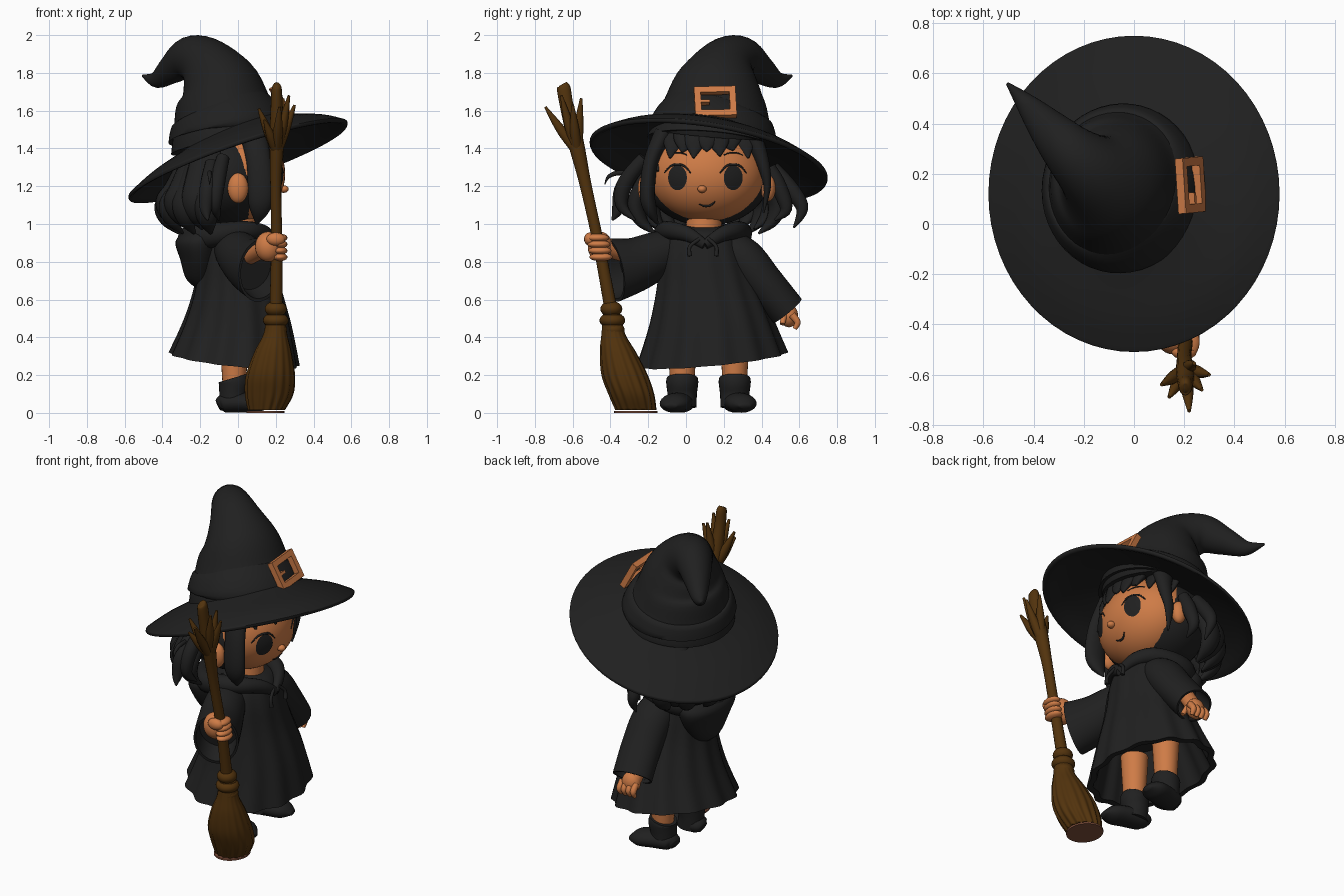
import bpy, bmesh, math
from mathutils import Vector, Matrix

X, Y, Z = Vector((1, 0, 0)), Vector((0, 1, 0)), Vector((0, 0, 1))

def material(name, rgb):
    m = bpy.data.materials.new(name)
    m.diffuse_color = (*rgb, 1)
    return m

BLACK = material("soft black", (0.0145, 0.0145, 0.0145))
SKIN = material("warm skin", (0.62, 0.20, 0.062))
WOOD = material("dark wood", (0.085, 0.033, 0.004))
CLAY = material("bristle end", (0.22, 0.08, 0.045))

def finish(name, bm, mat, smooth=60):
    bmesh.ops.recalc_face_normals(bm, faces=bm.faces[:])
    me = bpy.data.meshes.new(name)
    bm.to_mesh(me)
    bm.free()
    me.materials.append(mat)
    ob = bpy.data.objects.new(name, me)
    bpy.context.collection.objects.link(ob)
    bpy.ops.object.select_all(action='DESELECT')
    ob.select_set(True)
    bpy.context.view_layer.objects.active = ob
    bpy.ops.object.shade_smooth_by_angle(angle=math.radians(smooth))
    return ob

def spline(rows, s=5):
    """Catmull-Rom through rows of numbers."""
    out = []
    for i in range(len(rows) - 1):
        a, b, c, d = rows[max(i - 1, 0)], rows[i], rows[i + 1], rows[min(i + 2, len(rows) - 1)]
        for k in range(s):
            t = k / s
            out.append([0.5 * (2 * q + (r - p) * t + (2 * p - 5 * q + 4 * r - w) * t * t
                               + (3 * q - p - 3 * r + w) * t ** 3) for p, q, r, w in zip(a, b, c, d)])
    return out + [list(rows[-1])]

def loft(name, mat, rows, n=24, ref=X, flat=False, hollow=False, folds=None, post=None, s=5):
    """Skin through elliptical sections; each row is x, y, z, radius along ref, radius across."""
    pts = spline(rows, s)
    ctr = [Vector(p[:3]) for p in pts]
    rings = []
    for i, p in enumerate(pts):
        if flat:
            u, v = X, Y
        else:
            t = (ctr[min(i + 1, len(ctr) - 1)] - ctr[max(i - 1, 0)]).normalized()
            u = (ref - t * ref.dot(t)).normalized()
            v = t.cross(u)
        ru, rv = max(p[3], 0.003), max(p[4], 0.003)
        ring = []
        for k in range(n):
            a = 2 * math.pi * k / n
            f = 1 + (folds[1] * i / len(pts) * math.sin(folds[0] * a) if folds else 0)
            ring.append(ctr[i] + (u * ru * math.cos(a) + v * rv * math.sin(a)) * f)
        rings.append(ring)
    if hollow:
        m = len(rings)
        for j, f in ((m - 1, 0.9), (int(m * 0.7), 0.85)):
            rings.append([ctr[j] + (q - ctr[j]) * f for q in rings[j]])
    bm = bmesh.new()
    vs = [[bm.verts.new(post(q) if post else q) for q in r] for r in rings]
    for a, b in zip(vs, vs[1:]):
        for k in range(n):
            bm.faces.new((a[k], a[(k + 1) % n], b[(k + 1) % n], b[k]))
    bm.faces.new(vs[0])
    bm.faces.new(vs[-1])
    return finish(name, bm, mat)

def ball(name, mat, c, r, seg=24):
    bm = bmesh.new()
    bmesh.ops.create_uvsphere(bm, u_segments=seg, v_segments=seg // 2 + 2, radius=1,
                              matrix=Matrix.Translation(c) @ Matrix.Diagonal((*r, 1)))
    return finish(name, bm, mat)

# Hat: tilted brim, bent cone, band and buckle
brim = [(0.4, 1.46), (0.55, 1.43), (0.8, 1.38), (0.97, 1.325), (1, 1.34),
        (0.97, 1.355), (0.8, 1.41), (0.55, 1.465), (0.4, 1.50)]
loft("hat_brim", BLACK, [(0, 0.12, z, 0.58 * t, 0.63 * t) for t, z in brim], n=64, flat=True, s=3,
     post=lambda q: q + Z * (0.336 * q.x - 0.15 * (q.y - 0.12)))
loft("hat_cone", BLACK, [(-0.04, 0.135, 1.43, 0.32, 0.34), (-0.05, 0.14, 1.48, 0.305, 0.33),
     (-0.075, 0.155, 1.6, 0.265, 0.285), (-0.10, 0.175, 1.73, 0.215, 0.235),
     (-0.175, 0.222, 1.845, 0.148, 0.155), (-0.265, 0.30, 1.875, 0.108, 0.115),
     (-0.35, 0.39, 1.82, 0.075, 0.08), (-0.43, 0.48, 1.765, 0.042, 0.045),
     (-0.505, 0.56, 1.785, 0.006, 0.006)], n=48)
loft("hat_band", BLACK, [(-0.05, 0.14, 1.475, 0.30, 0.32), (-0.052, 0.142, 1.49, 0.322, 0.342),
     (-0.07, 0.155, 1.575, 0.288, 0.306), (-0.074, 0.158, 1.59, 0.25, 0.27)], n=48, s=3)
h = Vector((-0.47, -0.05, 0.88)).normalized()
w = Y - Z * 0.1
w = (w - h * w.dot(h)).normalized()
basis = Matrix((w.cross(h), w, h)).transposed().to_4x4()
bm = bmesh.new()
for cy, cz, sy, sz in ((-0.093, 0, 0.034, 0.17), (0.093, 0, 0.034, 0.17),
                       (0, 0.07, 0.216, 0.034), (0, -0.07, 0.216, 0.034), (-0.06, 0, 0.06, 0.016)):
    bmesh.ops.create_cube(bm, size=1, matrix=Matrix.Translation((0.226, 0.155, 1.645)) @ basis
                          @ Matrix.Translation((0, cy, cz)) @ Matrix.Diagonal((0.035, sy, sz, 1)))
finish("hat_buckle", bm, SKIN, 30)

# Head, ears, nose and neck
HC, HR = Vector((0, 0.11, 1.265)), Vector((0.25, 0.31, 0.255))
ball("head", SKIN, HC, HR, 48)
ball("nose", SKIN, (0.242, 0.085, 1.185), (0.026, 0.024, 0.02))
ball("ear_right", SKIN, (0.0, -0.215, 1.19), (0.055, 0.04, 0.08))
ball("ear_left", SKIN, (0.03, 0.435, 1.19), (0.045, 0.04, 0.07))
loft("neck", SKIN, [(0, 0.09, 0.9, 0.1, 0.1), (0, 0.1, 1.08, 0.09, 0.09)])

def face_x(y, z):
    d = 1 - ((y - HC.y) / HR.y) ** 2 - ((z - HC.z) / HR.z) ** 2
    return HC.x + HR.x * math.sqrt(max(d, 0))

# Eyes as thin patches on the face, with lashes, brows and smile
def face_line(name, pts, r):
    loft(name, BLACK, [(face_x(y, z), y, z, r * k, r * k) for (y, z), k in zip(pts, (0.5, 1, 1, 0.5))], n=8)

for side, ey in (("right", -0.045), ("left", 0.25)):
    bm = bmesh.new()
    rings = []
    for t in (0.05, 0.4, 0.7, 1):
        ps = [(ey + 0.05 * t * math.cos(k * math.pi / 12), 1.245 + 0.066 * t * math.sin(k * math.pi / 12))
              for k in range(24)]
        rings.append([bm.verts.new((face_x(y, z) + 0.005, y, z)) for y, z in ps])
    bm.faces.new(rings[0])
    for a, b in zip(rings, rings[1:]):
        for k in range(24):
            bm.faces.new((a[k], a[(k + 1) % 24], b[(k + 1) % 24], b[k]))
    finish("eye_" + side, bm, BLACK)
    face_line("lash_" + side, [(ey - 0.07, 1.27), (ey - 0.03, 1.31), (ey + 0.03, 1.31), (ey + 0.07, 1.27)], 0.006)
    face_line("brow_" + side, [(ey - 0.05, 1.365), (ey - 0.02, 1.376), (ey + 0.02, 1.376), (ey + 0.05, 1.365)], 0.004)
face_line("smile", [(0.07, 1.105), (0.10, 1.095), (0.13, 1.10), (0.155, 1.12)], 0.006)

# Hair: cap, fringe, framing locks, back locks and wisps
ball("hair_cap", BLACK, (-0.065, 0.11, 1.25), (0.27, 0.335, 0.26), 40)
for i, (y, z) in enumerate([(-0.15, 1.28), (-0.085, 1.35), (-0.02, 1.38), (0.04, 1.35), (0.11, 1.385),
                            (0.18, 1.36), (0.25, 1.39), (0.33, 1.35), (0.40, 1.27)]):
    y0 = 0.11 + (y - 0.11) * 0.8
    ym = (y + y0) / 2
    loft(f"fringe_{i}", BLACK, [(face_x(y0, 1.49) + 0.03, y0, 1.55, 0.065, 0.04),
         (face_x(ym, 1.43) + 0.012, ym, 1.44, 0.058, 0.026),
         (face_x(y, z) + 0.008, y, z, 0.006, 0.006)], n=12, ref=Y)
loft("framing_lock_right", BLACK, [(0.08, -0.12, 1.48, 0.07, 0.05), (0.11, -0.185, 1.33, 0.065, 0.04),
     (0.12, -0.205, 1.17, 0.068, 0.04), (0.115, -0.19, 1.08, 0.055, 0.035), (0.10, -0.15, 1.0, 0.006, 0.006)])
loft("framing_lock_left", BLACK, [(0.08, 0.35, 1.48, 0.07, 0.05), (0.11, 0.405, 1.33, 0.04, 0.035),
     (0.10, 0.43, 1.2, 0.03, 0.02), (0.09, 0.41, 1.06, 0.005, 0.005)])
for i in range(13):
    a = math.radians(106 + 148 * i / 12)
    cx, sy, dz = math.cos(a) * 0.9, math.sin(a) * 1.1, 0.025 * (i % 2)
    drop = -0.14 * math.cos(a)
    loft(f"back_lock_{i}", BLACK, [(-0.08 + r * cx, 0.11 + r * sy, z + dz - drop * k, t, 0.075 * t / 0.05)
         for r, z, t, k in ((0.23, 1.42, 0.045, 1), (0.30, 1.26, 0.05, 0.75), (0.35, 1.12, 0.048, 0.2),
                            (0.33, 1.02, 0.035, 0), (0.26, 0.95, 0.006, 0))],
         n=14, ref=Vector((cx, sy, 0.0)).normalized())
for i, path in enumerate([
        [(-0.08, 0.46, 1.30), (-0.07, 0.56, 1.18), (-0.06, 0.615, 1.08), (-0.05, 0.57, 0.98)],
        [(0.0, 0.44, 1.3), (0.0, 0.49, 1.2), (0.0, 0.53, 1.08), (0.0, 0.47, 1.02)],
        [(-0.08, -0.22, 1.35), (-0.11, -0.32, 1.22), (-0.12, -0.34, 1.1), (-0.1, -0.27, 1.02)],
        [(-0.14, -0.22, 1.32), (-0.16, -0.33, 1.2), (-0.17, -0.36, 1.08), (-0.16, -0.39, 1.02)],
        [(-0.15, -0.26, 1.27), (-0.15, -0.36, 1.27), (-0.15, -0.41, 1.25), (-0.15, -0.43, 1.21)]]):
    k = 0.3 if i == 4 else 1
    loft(f"wisp_{i}", BLACK, [(*p, r * k, r * k) for p, r in zip(path, (0.035, 0.042, 0.032, 0.005))], n=12)

# Robe with folds and a tilted hem, collar, hood and ties
loft("robe", BLACK, [(-0.02, 0.09, 0.99, 0.09, 0.11), (-0.02, 0.09, 0.95, 0.17, 0.19),
     (-0.01, 0.09, 0.85, 0.20, 0.23), (0, 0.11, 0.68, 0.225, 0.265), (0, 0.13, 0.48, 0.28, 0.325),
     (-0.02, 0.135, 0.28, 0.34, 0.395)], n=96, flat=True, hollow=True, folds=(13, 0.03),
     post=lambda q: q + Z * (1 - q.z) * (0.13 * (q.y - 0.13) - 0.14 * q.x))
loft("collar", BLACK, [(0.19, 0.10, 0.89, 0.025, 0.02), (0.15, 0.01, 0.945, 0.04, 0.035),
     (0.05, -0.09, 0.965, 0.05, 0.05), (-0.14, -0.10, 0.94, 0.065, 0.06), (-0.25, 0.09, 0.92, 0.075, 0.07),
     (-0.14, 0.28, 0.94, 0.065, 0.06), (0.05, 0.27, 0.965, 0.05, 0.05), (0.15, 0.19, 0.945, 0.04, 0.035),
     (0.19, 0.10, 0.89, 0.025, 0.02)], n=16, ref=Z)
loft("hood", BLACK, [(-0.16, 0.09, 0.98, 0.10, 0.18), (-0.205, 0.09, 0.91, 0.125, 0.23),
     (-0.205, 0.09, 0.81, 0.10, 0.19), (-0.20, 0.09, 0.71, 0.075, 0.11), (-0.19, 0.09, 0.66, 0.03, 0.04)],
     n=32, flat=True)
for side, y0, y1 in (("right", 0.07, 0.02), ("left", 0.12, 0.16)):
    loft("tie_" + side, BLACK, [(0.2, y0, 0.92, 0.01, 0.01), (0.215, y1, 0.88, 0.01, 0.01),
         (0.22, y1, 0.83, 0.013, 0.013)], n=8)

# Bell sleeves
loft("sleeve_right", BLACK, [(-0.03, -0.01, 0.88, 0.08, 0.10), (0.0, -0.13, 0.845, 0.12, 0.12),
     (0.06, -0.27, 0.785, 0.145, 0.13), (0.12, -0.39, 0.755, 0.17, 0.13)], n=32, ref=Z, hollow=True)
loft("sleeve_left", BLACK, [(0.0, 0.19, 0.91, 0.10, 0.08), (0.02, 0.30, 0.82, 0.12, 0.11),
     (0.02, 0.41, 0.69, 0.12, 0.105), (0.0, 0.535, 0.54, 0.12, 0.10)], n=32, hollow=True)

# Hands: one gripping, one relaxed
loft("forearm_right", SKIN, [(0.05, -0.27, 0.83, 0.05, 0.05), (0.15, -0.43, 0.88, 0.05, 0.05)], ref=Z)
ball("palm_right", SKIN, (0.16, -0.455, 0.88), (0.07, 0.065, 0.08))
for i in range(4):
    ball(f"finger_right_{i}", SKIN, (0.222, -0.45 - 0.006 * i, 0.825 + 0.034 * i), (0.04, 0.062, 0.022), 16)
ball("thumb_right", SKIN, (0.20, -0.51, 0.92), (0.05, 0.03, 0.035), 16)
loft("forearm_left", SKIN, [(-0.02, 0.45, 0.64, 0.045, 0.045), (-0.01, 0.53, 0.53, 0.045, 0.045)])
ball("palm_left", SKIN, (0.0, 0.545, 0.515), (0.058, 0.048, 0.062))
for i in range(4):
    x = -0.045 + 0.032 * i
    loft(f"finger_left_{i}", SKIN, [(x, 0.56, 0.52, 0.018, 0.02), (x, 0.59, 0.48, 0.018, 0.018),
         (x, 0.575, 0.445, 0.012, 0.012)], n=10)
loft("thumb_left", SKIN, [(0.04, 0.52, 0.52, 0.018, 0.018), (0.065, 0.51, 0.47, 0.014, 0.014)], n=10)

# Legs and boots
for side, y, turn in (("right", -0.02, -0.06), ("left", 0.258, 0.055)):
    loft("leg_" + side, SKIN, [(-0.02, y, 0.45, 0.08, 0.08), (-0.02, y, 0.25, 0.068, 0.07), (-0.02, y, 0.12, 0.06, 0.06)])
    loft("boot_shaft_" + side, BLACK, [(-0.025, y, 0.185, 0.078, 0.082), (-0.02, y, 0.16, 0.083, 0.085),
         (-0.025, y, 0.1, 0.074, 0.078), (-0.02, y, 0.03, 0.08, 0.075)])
    loft("boot_foot_" + side, BLACK, [(-0.105, y, 0.04, 0.03, 0.04), (-0.07, y, 0.052, 0.05, 0.068),
         (0.03, y + turn * 0.4, 0.055, 0.053, 0.078), (0.11, y + turn * 0.8, 0.048, 0.046, 0.074),
         (0.165, y + turn, 0.036, 0.012, 0.03)], ref=Z)

# Broom: handle, top twigs, binding, bristles and end disc
loft("broom_handle", WOOD, [(0.2, -0.385, 0.48, 0.035, 0.035), (0.205, -0.46, 0.88, 0.03, 0.03),
     (0.2, -0.53, 1.2, 0.029, 0.031), (0.205, -0.585, 1.44, 0.038, 0.042), (0.205, -0.63, 1.62, 0.032, 0.036),
     (0.205, -0.648, 1.72, 0.026, 0.036), (0.205, -0.655, 1.74, 0.012, 0.02)], n=16)
for i, tip in enumerate([(0.11, -0.64, 1.61), (0.30, -0.60, 1.63), (0.22, -0.745, 1.62),
                         (0.24, -0.555, 1.665), (0.14, -0.69, 1.55), (0.27, -0.66, 1.68)]):
    d = Vector(tip) - Vector((0.205, -0.60, 1.40))
    m = Vector((0.205, -0.59, 1.40)) + Vector((d.x * 0.5, d.y * 0.5, d.z * 0.45))
    loft(f"broom_twig_{i}", WOOD, [(0.205, -0.575, 1.38, 0.026, 0.026), (*m, 0.025, 0.026), (*tip, 0.007, 0.007)], n=10)
for i, (z, y, r) in enumerate(((0.55, -0.395, 0.058), (0.49, -0.39, 0.068), (0.44, -0.385, 0.06))):
    ball(f"broom_binding_{i}", WOOD, (0.2, y, z), (r, r, 0.042))
loft("broom_bristles", WOOD, [(0.2, -0.39, 0.52, 0.05, 0.05), (0.198, -0.385, 0.42, 0.062, 0.062),
     (0.185, -0.36, 0.32, 0.098, 0.095), (0.172, -0.325, 0.2, 0.127, 0.12),
     (0.165, -0.29, 0.1, 0.125, 0.118), (0.15, -0.265, 0.015, 0.095, 0.105)],
     n=96, flat=True, folds=(16, 0.05))
loft("broom_end_disc", CLAY, [(0.145, -0.265, 0.0, 0.1, 0.115), (0.145, -0.265, 0.01, 0.1, 0.115)], n=32, flat=True, s=1)
